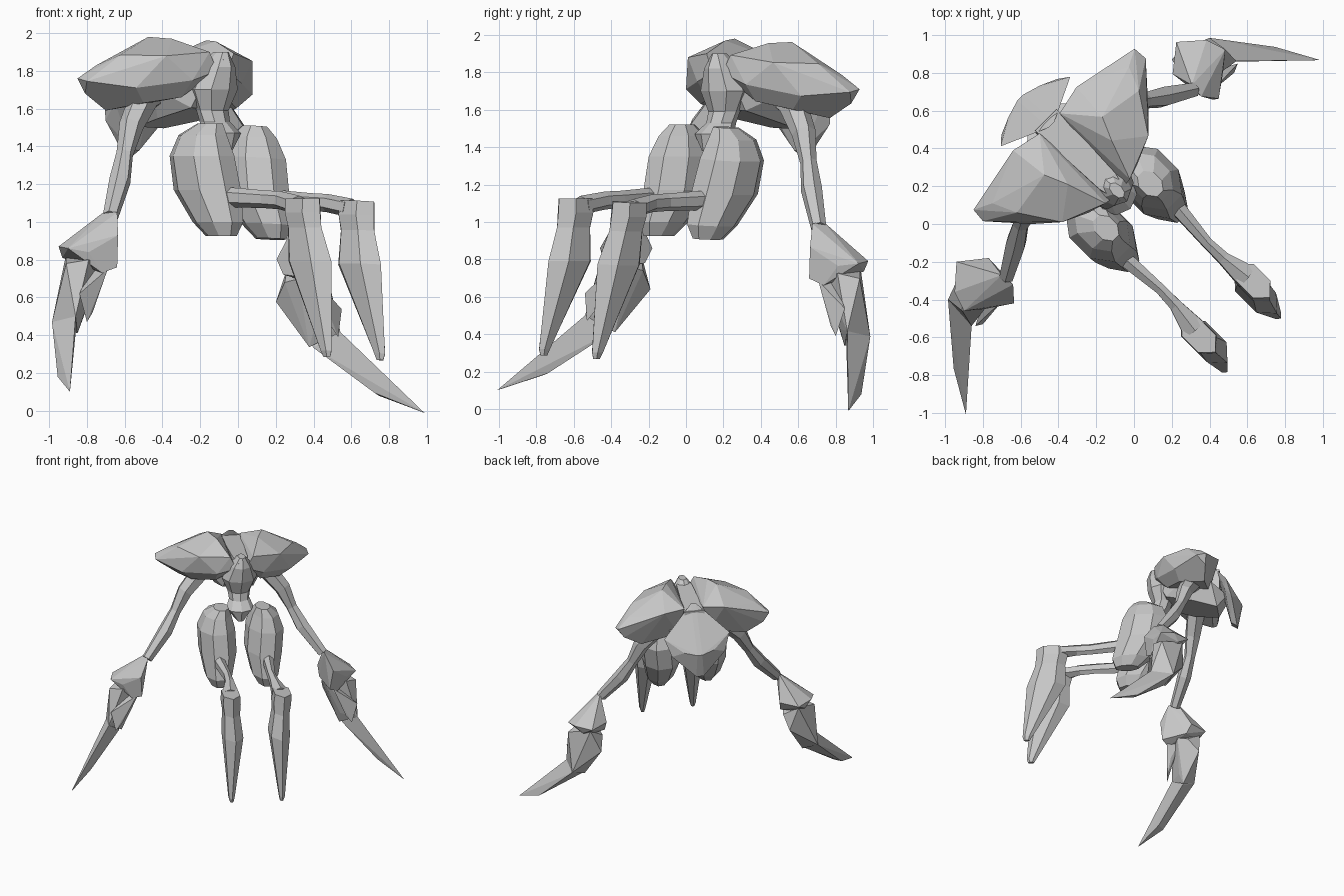
import bpy, bmesh, math
from mathutils import Vector

if "Cube" in bpy.data.objects:
    bpy.data.objects.remove(bpy.data.objects["Cube"])

# One flat grey shell colour
grey = bpy.data.materials.new("shell_grey")
grey.diffuse_color = (0.57, 0.57, 0.57, 1)
grey.use_nodes = True
grey.node_tree.nodes["Principled BSDF"].inputs["Base Color"].default_value = grey.diffuse_color

# Symmetry plane: diagonal heading, slightly rolled stance
ROLL, PIVOT = 0.042, 0.42
S = math.sqrt(0.5)
NORMAL = Vector((S, S, -ROLL)).normalized()


def world(u, v, z):
    """u = forward along the diagonal, v = sideways"""
    return Vector(((u + v) * S, (v - u) * S, z))


def rolled(u, v, z):
    return world(u, v + ROLL * (z - PIVOT), z - ROLL * v)


def reflect(p):
    return p - 2 * NORMAL.dot(p - Vector((0, 0, PIVOT))) * NORMAL


def finish(name, bm):
    bmesh.ops.recalc_face_normals(bm, faces=bm.faces)
    me = bpy.data.meshes.new(name)
    bm.to_mesh(me)
    me.materials.append(grey)
    bpy.context.collection.objects.link(bpy.data.objects.new(name, me))


def emit(name, bm, pair):
    if pair:
        other = bm.copy()
        for vert in other.verts:
            vert.co = reflect(vert.co)
        finish("right_" + name, other)
        other.free()
        name = "left_" + name
    finish(name, bm)
    bm.free()


def hull(name, pts, pair=True):
    bm = bmesh.new()
    for p in pts:
        bm.verts.new(p)
    res = bmesh.ops.convex_hull(bm, input=bm.verts)
    junk = {g for g in res["geom_interior"] + res["geom_unused"] if isinstance(g, bmesh.types.BMVert)}
    bmesh.ops.delete(bm, geom=list(junk), context='VERTS')
    bmesh.ops.dissolve_limit(bm, angle_limit=math.radians(4), verts=bm.verts, edges=bm.edges)
    emit(name, bm, pair)


def loft(name, rings, sides=6, pair=True, along=False, spin=0.0):
    """rings: (centre, half size forward, half size sideways); along = rings face the path"""
    bm, loops = bmesh.new(), []
    for i, (c, a, b) in enumerate(rings):
        c = Vector(c)
        ax, ay = world(1, 0, 0), world(0, 1, 0)
        if along:
            d = Vector(rings[min(i + 1, len(rings) - 1)][0]) - Vector(rings[max(i - 1, 0)][0])
            ay = d.cross(Vector((0, 0, 1))).normalized()
            ax = ay.cross(d).normalized()
        angles = [2 * math.pi * (k + spin) / sides for k in range(sides)]
        loops.append([bm.verts.new(c + ax * a * math.cos(t) + ay * b * math.sin(t)) for t in angles])
    for lo, hi in zip(loops, loops[1:]):
        for k in range(sides):
            j = (k + 1) % sides
            bm.faces.new((lo[k], lo[j], hi[j], hi[k]))
    bm.faces.new(loops[0])
    bm.faces.new(loops[-1])
    emit(name, bm, pair)


def both(pts):
    return [rolled(u, s * v, z) for u, v, z in pts for s in (1, -1)]


# Domed wing shells, ridge along the middle of each
hull("wing_shell", [
    (-.85, .075, 1.76), (-.80, .015, 1.745), (-.54, 0, 1.71), (-.24, .06, 1.75),
    (-.75, .11, 1.83), (-.62, .06, 1.885), (-.38, .01, 1.88), (-.15, .11, 1.90), (-.11, .14, 1.80),
    (-.475, .26, 1.98), (-.35, .21, 1.97), (-.64, .39, 1.87), (-.50, .48, 1.87), (-.81, .10, 1.68),
    (-.70, .18, 1.59), (-.50, .08, 1.63), (-.30, .12, 1.66), (-.50, .40, 1.64)])

# Central spine between the shells, and the abdomen below it
hull("spine", both([(-.14, .03, 1.86), (-.26, .06, 1.87), (-.72, .08, 1.85),
                    (-.18, .05, 1.74), (-.72, .08, 1.62)]), pair=False)
hull("abdomen", both([(-.22, .10, 1.72), (-.28, .12, 1.60), (-.45, .24, 1.70), (-.50, .15, 1.54),
                      (-.66, .20, 1.68), (-.70, .10, 1.50), (-.78, .06, 1.62)]), pair=False)

# Hanging tail plate
hull("tail_plate", both([(-.68, .02, 1.90), (-.79, .26, 1.67), (-.83, .21, 1.53), (-.86, .03, 1.35),
                         (-.87, .12, 1.57), (-.90, .02, 1.55), (-.77, .20, 1.62),
                         (-.81, .03, 1.38)]), pair=False)

# Torso, narrow waist and pelvis
loft("torso", [(rolled(-.19, 0, 1.90), .05, .03), (rolled(-.22, 0, 1.82), .11, .09),
               (rolled(-.24, 0, 1.70), .12, .14), (rolled(-.24, 0, 1.59), .08, .09),
               (rolled(-.22, 0, 1.53), .08, .08), (rolled(-.17, 0, 1.47), .10, .11),
               (rolled(-.13, 0, 1.38), .04, .03)], pair=False, sides=8)

# Bulky thighs, leaning forward towards the bottom
loft("thigh", [(world(-.09, -.12, 1.52), .08, .06), (world(-.12, -.145, 1.46), .15, .11),
               (world(-.115, -.155, 1.35), .20, .15), (world(-.08, -.15, 1.17), .21, .15),
               (world(.01, -.16, 1.0), .16, .11), (world(.04, -.165, .925), .10, .06)], sides=8, spin=.5)

# Thin shins reaching forward to the feet
loft("shin", [((-.12, -.14, 1.13), .055, .05), ((-.03, -.20, 1.13), .052, .045),
              ((.14, -.345, 1.12), .047, .032), ((.22, -.43, 1.115), .048, .038),
              ((.32, -.56, 1.09), .05, .075)], along=True)

# Long tapering spike feet
loft("foot_spike", [(world(.66, -.175, 1.125), .125, .075), (world(.66, -.175, 1.05), .13, .08),
                    (world(.675, -.175, .97), .125, .07), (world(.71, -.17, .79), .16, .085),
                    (world(.865, -.205, .32), .04, .025), (world(.87, -.205, .285), .025, .015)])

# Shoulders and slender arms
loft("arm", [((-.43, .29, 1.67), .06, .06), ((-.50, .20, 1.65), .08, .08), ((-.565, .08, 1.51), .065, .065),
             ((-.60, 0, 1.36), .045, .045), ((-.625, -.10, 1.22), .058, .058),
             ((-.675, -.28, 1.03), .042, .042)], along=True)

# Angular forearm block
hull("forearm", [
    (-.70, -.27, 1.06), (-.64, -.32, 1.05), (-.94, -.20, .86), (-.95, -.36, .87), (-.90, -.46, .86),
    (-.93, -.30, .81), (-.77, -.18, .86), (-.655, -.35, 1.0), (-.635, -.42, .93), (-.64, -.40, .76),
    (-.72, -.42, .73), (-.79, -.45, .84), (-.86, -.25, .79), (-.75, -.22, .78)])

# Claw: knuckle, long blade and short finger
hull("claw_knuckle", [
    (-.91, -.24, .83), (-.72, -.30, .76), (-.79, -.45, .80), (-.86, -.19, .64), (-.985, -.40, .47),
    (-.86, -.54, .50), (-.85, -.38, .41), (-.91, -.46, .78), (-.77, -.23, .74), (-.82, -.40, .50)])
hull("claw_blade", [
    (-.985, -.40, .47), (-.955, -.765, .18), (-.89, -1.01, .10), (-.86, -.54, .50), (-.875, -.72, .33),
    (-.86, -.40, .41), (-.90, -.36, .52), (-.89, -.74, .19)])
hull("claw_finger", [
    (-.69, -.40, .75), (-.78, -.35, .75), (-.75, -.42, .64), (-.80, -.53, .47),
    (-.77, -.49, .52), (-.84, -.54, .62)])
